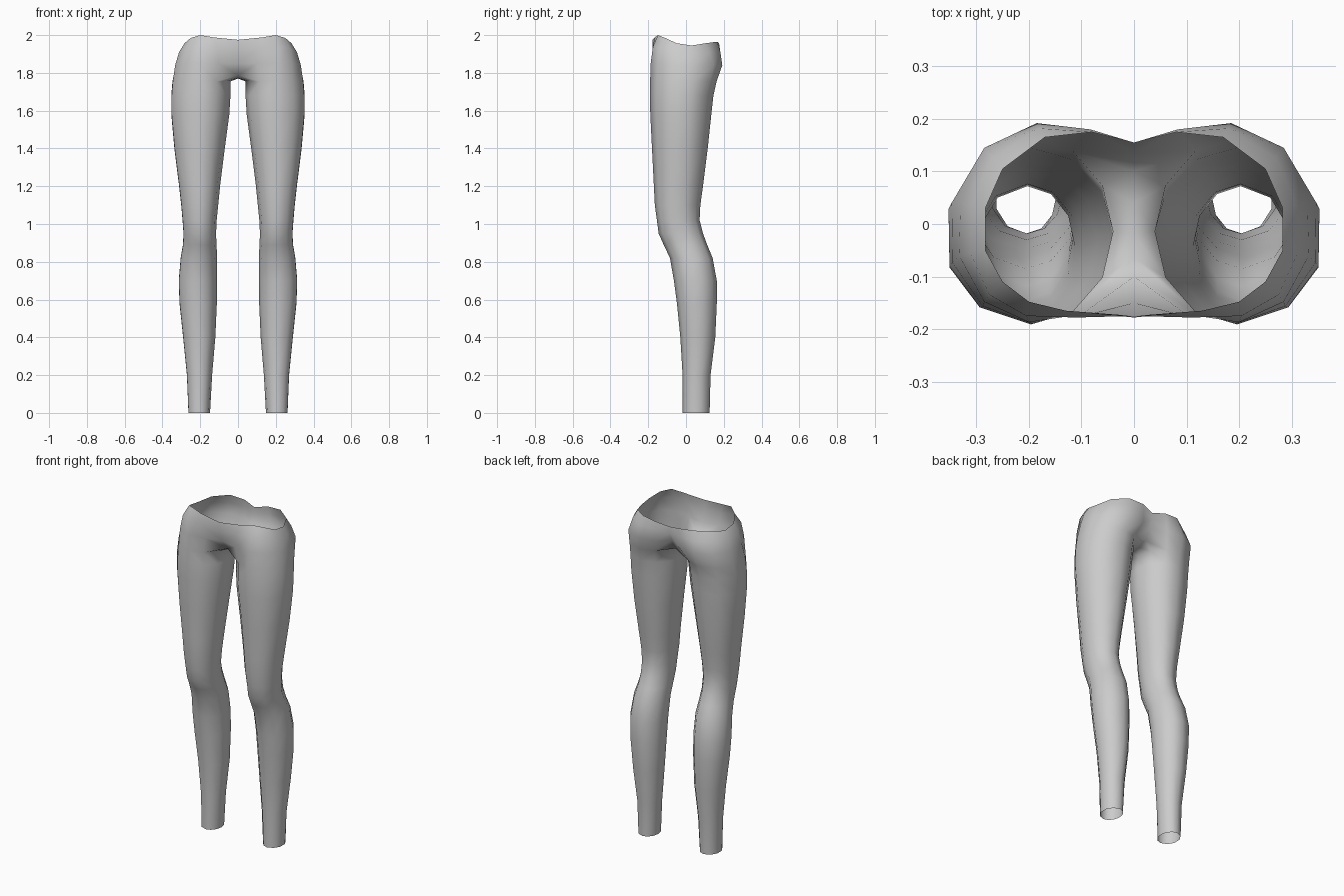
import bpy, bmesh, math

# Leg cross-sections: height, inner x, outer x, front y, back y
RINGS = [
    (0.00, .148, .262, -.018, .125), (0.20, .137, .270, -.018, .130),
    (0.40, .120, .290, -.030, .155), (0.58, .112, .309, -.048, .163),
    (0.70, .110, .313, -.064, .163), (0.82, .110, .303, -.085, .141),
    (0.89, .114, .291, -.118, .112), (0.95, .116, .288, -.145, .090),
    (1.02, .113, .293, -.154, .072), (1.10, .105, .300, -.165, .076),
    (1.20, .095, .311, -.170, .090), (1.40, .070, .336, -.180, .115),
    (1.58, .046, .352, -.189, .134), (1.68, .040, .352, -.191, .145),
    (1.755, .040, .346, -.190, .162),
]
# Ring corners, from front inner thigh round the outside to the back, then the inner thigh
ANGLES = [240, 270, 306, 340, 378, 414, 450, 480, 510, 540, 570]
OUTER = 8  # corners that carry on up into the hips

# Hip rows, front centre to back centre
HIPS = [
    [(0, -.150, 1.85), (.10, -.172, 1.85), (.20, -.187, 1.85), (.285, -.148, 1.85), (.333, -.06, 1.84),
     (.330, .04, 1.84), (.285, .145, 1.84), (.185, .192, 1.84), (.085, .180, 1.84), (0, .135, 1.85)],
    [(0, -.175, 1.92), (.11, -.178, 1.93), (.205, -.175, 1.94), (.275, -.135, 1.93), (.312, -.055, 1.91),
     (.310, .035, 1.905), (.270, .125, 1.91), (.18, .182, 1.91), (.083, .180, 1.91), (0, .155, 1.90)],
    [(0, -.178, 1.975), (.13, -.165, 1.988), (.20, -.148, 2.0), (.25, -.110, 1.985), (.283, -.05, 1.957),
     (.283, .03, 1.945), (.250, .105, 1.957), (.17, .165, 1.965), (.080, .175, 1.957), (0, .155, 1.94)],
]
# Crotch seam on the centre plane, front to back
SEAM = [(0, -.10, 1.787), (0, -.065, 1.773), (0, -.02, 1.77), (0, .04, 1.773), (0, .10, 1.787)]


def ring_points(z, xin, xout, yf, yb):
    cx, cy = (xin + xout) / 2, (yf + yb) / 2
    rx, ry = (xout - xin) / 2, (yb - yf) / 2
    for a in ANGLES:
        c, s = math.cos(math.radians(a)), math.sin(math.radians(a))
        yield (cx + rx * c / (0.945 if c > 0.01 else 1), cy + ry * s, z)


def bridge(bm, low, high):
    for i in range(len(low) - 1):
        bm.faces.new((low[i], low[i + 1], high[i + 1], high[i]))


bm = bmesh.new()
# Leg tube
rings = [[bm.verts.new(p) for p in ring_points(*r)] for r in RINGS]
for a, b in zip(rings, rings[1:]):
    bridge(bm, a + a[:1], b + b[:1])
top = rings[-1]
# Crotch between inner thigh and centre seam
seam = [bm.verts.new(p) for p in SEAM]
inner = [top[0]] + top[:OUTER - 2:-1]
bridge(bm, inner, seam)
# Hips up to the open waist
row = [seam[0]] + top[:OUTER] + [seam[-1]]
for pts in HIPS:
    nxt = [bm.verts.new(p) for p in pts]
    bridge(bm, row, nxt)
    row = nxt
bmesh.ops.recalc_face_normals(bm, faces=bm.faces)
# Open shell: make sure the outside of the hip faces outward
bm.faces.ensure_lookup_table()
f = max(bm.faces, key=lambda f: f.calc_center_median().x)
if f.normal.x < 0:
    bmesh.ops.reverse_faces(bm, faces=bm.faces)
for f in bm.faces:
    f.smooth = True

mesh = bpy.data.meshes.new("leggings")
bm.to_mesh(mesh)
bm.free()
leggings = bpy.data.objects.new("leggings", mesh)
bpy.context.collection.objects.link(leggings)

# Mirror to the other leg, joined along the centre seam
mirror = leggings.modifiers.new("mirror", 'MIRROR')
mirror.use_clip = True
mirror.merge_threshold = 0.001

grey = bpy.data.materials.new("light grey cloth")
grey.diffuse_color = (0.6, 0.6, 0.6, 1)
mesh.materials.append(grey)
